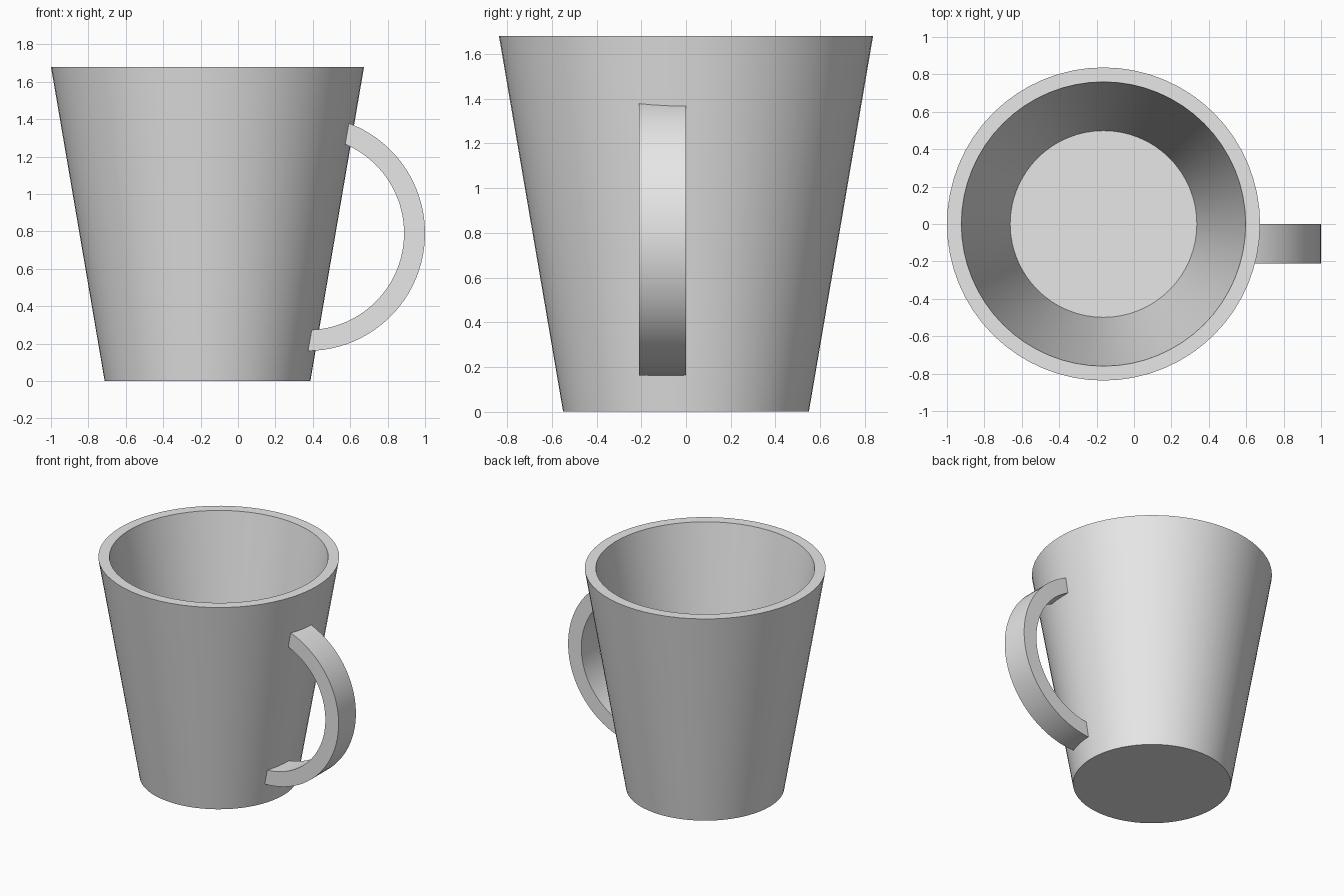
import bpy
import bmesh
from math import cos, sin, radians, tau
from mathutils import Vector

if "Cube" in bpy.data.objects:
    bpy.data.objects.remove(bpy.data.objects["Cube"], do_unlink=True)

AXIS_X = -0.163

# Single grey finish
grey = bpy.data.materials.new("light_grey")
grey.use_nodes = True
colour = (0.8, 0.8, 0.8, 1)
grey.diffuse_color = colour
grey.node_tree.nodes["Principled BSDF"].inputs["Base Color"].default_value = colour


def add_object(name, bm):
    bmesh.ops.recalc_face_normals(bm, faces=bm.faces)
    mesh = bpy.data.meshes.new(name)
    bm.to_mesh(mesh)
    bm.free()
    mesh.materials.append(grey)
    obj = bpy.data.objects.new(name, mesh)
    bpy.context.collection.objects.link(obj)
    bpy.ops.object.select_all(action="DESELECT")
    obj.select_set(True)
    bpy.context.view_layer.objects.active = obj
    bpy.ops.object.shade_smooth_by_angle(angle=radians(30))
    return obj


# Tapered cup: base edge, rim, inner wall and inner floor turned around the axis
def make_cup(profile, sides=64):
    bm = bmesh.new()
    rings = []
    for radius, z in profile:
        rings.append([bm.verts.new((radius * cos(tau * i / sides),
                                    radius * sin(tau * i / sides), z))
                      for i in range(sides)])
    for low, high in zip(rings, rings[1:]):
        for i in range(sides):
            j = (i + 1) % sides
            bm.faces.new((low[i], low[j], high[j], high[i]))
    bm.faces.new(rings[0])
    bm.faces.new(rings[-1])
    cup = add_object("cup_body", bm)
    cup.location.x = AXIS_X


# Handle: flat band swept along a circular arc, its ends sunk in the wall
def make_handle(centre, inner, outer, y_front, y_back, start, end, steps=40):
    bm = bmesh.new()
    sections = []
    for i in range(steps + 1):
        a = radians(start + (end - start) * i / steps)
        ray = Vector((cos(a), 0, sin(a)))
        corners = ((inner, y_front), (outer, y_front), (outer, y_back), (inner, y_back))
        sections.append([bm.verts.new(centre + ray * r + Vector((0, y, 0)))
                         for r, y in corners])
    for a, b in zip(sections, sections[1:]):
        for i in range(4):
            j = (i + 1) % 4
            bm.faces.new((a[i], a[j], b[j], b[i]))
    bm.faces.new(sections[0])
    bm.faces.new(sections[-1])
    add_object("handle", bm)


make_cup([(0.55, 0), (0.837, 1.68), (0.76, 1.68), (0.499, 0.15)])
make_handle(Vector((0.371, 0, 0.79)), 0.517, 0.629, -0.21, 0, -90.5, 69.8)
